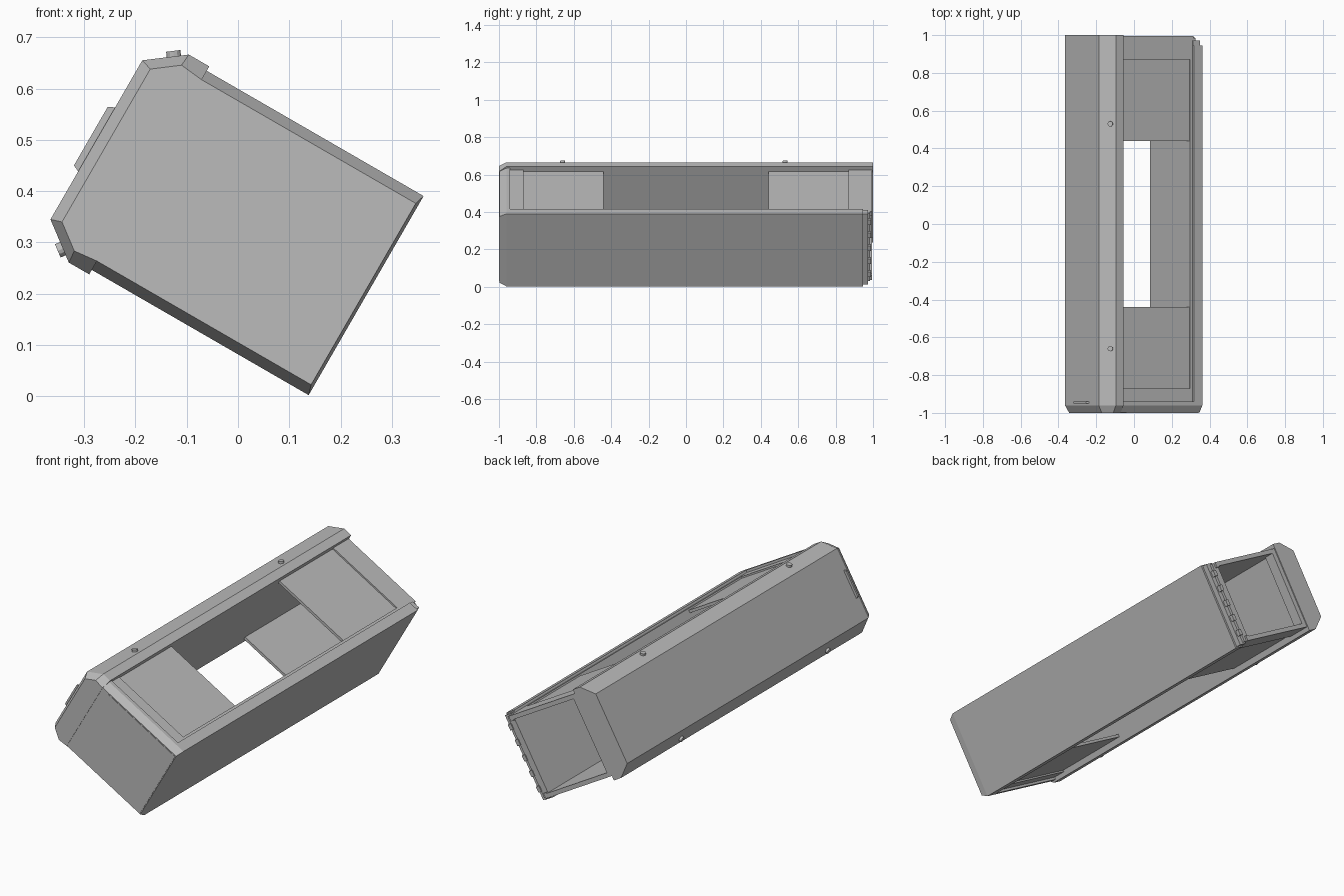
import bpy, bmesh, math
from mathutils import Matrix

if "Cube" in bpy.data.objects:
    bpy.data.objects.remove(bpy.data.objects["Cube"])

grey = bpy.data.materials.new("plain_grey")
grey.use_nodes = True
colour = (0.5, 0.5, 0.5, 1)
grey.diffuse_color = colour
grey.node_tree.nodes["Principled BSDF"].inputs["Base Color"].default_value = colour

# Parts are made upright (x across, y along, z up), then leaned about y
LEAN = Matrix.Rotation(math.radians(30), 4, 'Y')
MID = 0.295  # height of the mirror plane before leaning


def finish(name, bm):
    bmesh.ops.recalc_face_normals(bm, faces=bm.faces)
    bm.transform(LEAN @ Matrix.Translation((0, 0, MID)))
    mesh = bpy.data.meshes.new(name)
    bm.to_mesh(mesh)
    bm.free()
    mesh.materials.append(grey)
    obj = bpy.data.objects.new(name, mesh)
    bpy.context.collection.objects.link(obj)
    return obj


def loft(name, rings):
    """Join equal (x, z) profiles placed at successive y values."""
    bm = bmesh.new()
    loops = [[bm.verts.new((x, y, z)) for x, z in prof] for y, prof in rings]
    n = len(loops[0])
    for a, b in zip(loops, loops[1:]):
        for i in range(n):
            j = (i + 1) % n
            bm.faces.new((a[i], a[j], b[j], b[i]))
    bm.faces.new(loops[0])
    bm.faces.new(loops[-1])
    return finish(name, bm)


def rect(x0, x1, z0, z1):
    return [(x0, z0), (x1, z0), (x1, z1), (x0, z1)]


def box(name, x0, x1, y0, y1, z0, z1):
    return loft(name, [(y0, rect(x0, x1, z0, z1)), (y1, rect(x0, x1, z0, z1))])


def mirrored(half):
    return half + [(x, -z) for x, z in reversed(half)]


# Long chamfered spine, tapered at the front
spine = mirrored([(-0.37, 0.234), (-0.416, 0.234), (-0.489, 0.179)])
spine_front = mirrored([(-0.37, 0.204), (-0.418, 0.209), (-0.467, 0.172)])
loft("spine", [(-1, spine_front), (-0.96, spine), (1, spine)])

# Front closure with sloping edges and a thin face plate
loft("front_cap", [(-0.998, rect(-0.37, 0.112, -0.204, 0.204)),
                   (-0.96, rect(-0.37, 0.118, -0.224, 0.224)),
                   (-0.94, rect(-0.37, 0.118, -0.224, 0.224))])
box("front_plate", -0.33, 0.109, -1, -0.996, -0.197, 0.199)

# Outer wall, stepped back towards the open end
box("outer_wall", 0.09, 0.118, -0.95, 0.945, -0.224, 0.224)
box("outer_wall_step", 0.075, 0.108, -0.95, 0.972, -0.218, 0.218)
box("outer_wall_liner", 0.05, 0.085, -0.95, 0.985, -0.21, 0.21)
for i in range(5):
    z = -0.16 + i * 0.08
    box("hinge_tooth", 0.08, 0.1, 0.97, 0.99, z - 0.015, z + 0.015)

# Both broad sides: edge rail, end panels, recessed panels around the window
for side, s in (("upper", 1), ("lower", -1)):
    def span(a, b):
        return sorted((s * a, s * b))
    box(side + "_rail", 0.066, 0.118, -0.95, 0.945, *span(0.19, 0.224))
    box(side + "_rail_end", 0.066, 0.106, 0.94, 0.972, *span(0.19, 0.218))
    box(side + "_rail_base", 0.05, 0.07, -0.95, 0.995, *span(0.185, 0.212))
    box(side + "_front_panel", -0.375, 0.052, -0.95, -0.87, *span(0.19, 0.212))
    box(side + "_back_panel", -0.375, 0.052, 0.87, 0.995, *span(0.19, 0.212))
    box(side + "_front_recess", -0.375, 0.052, -0.872, -0.44, *span(0.19, 0.204))
    box(side + "_back_recess", -0.375, 0.052, 0.44, 0.872, *span(0.19, 0.204))
    # Small bolts on the sloping spine edge
    for y in (-0.66, 0.53):
        bm = bmesh.new()
        slope = Matrix.Rotation(-s * math.atan2(0.055, 0.073), 4, 'Y')
        bmesh.ops.create_cone(bm, cap_ends=True, segments=12, radius1=0.014,
                              radius2=0.014, depth=0.02,
                              matrix=Matrix.Translation((-0.44, y, s * 0.217)) @ slope)
        finish(side + "_bolt", bm)

# Inner lip beside the open end
box("back_lip", -0.38, -0.345, 0.94, 0.995, -0.2, 0.2)

# Thin fin on the spine near the front
fin = [(-0.48, -0.075), (-0.502, -0.065), (-0.502, 0.067), (-0.48, 0.077)]
loft("spine_fin", [(-0.95, fin), (-0.94, fin)])
